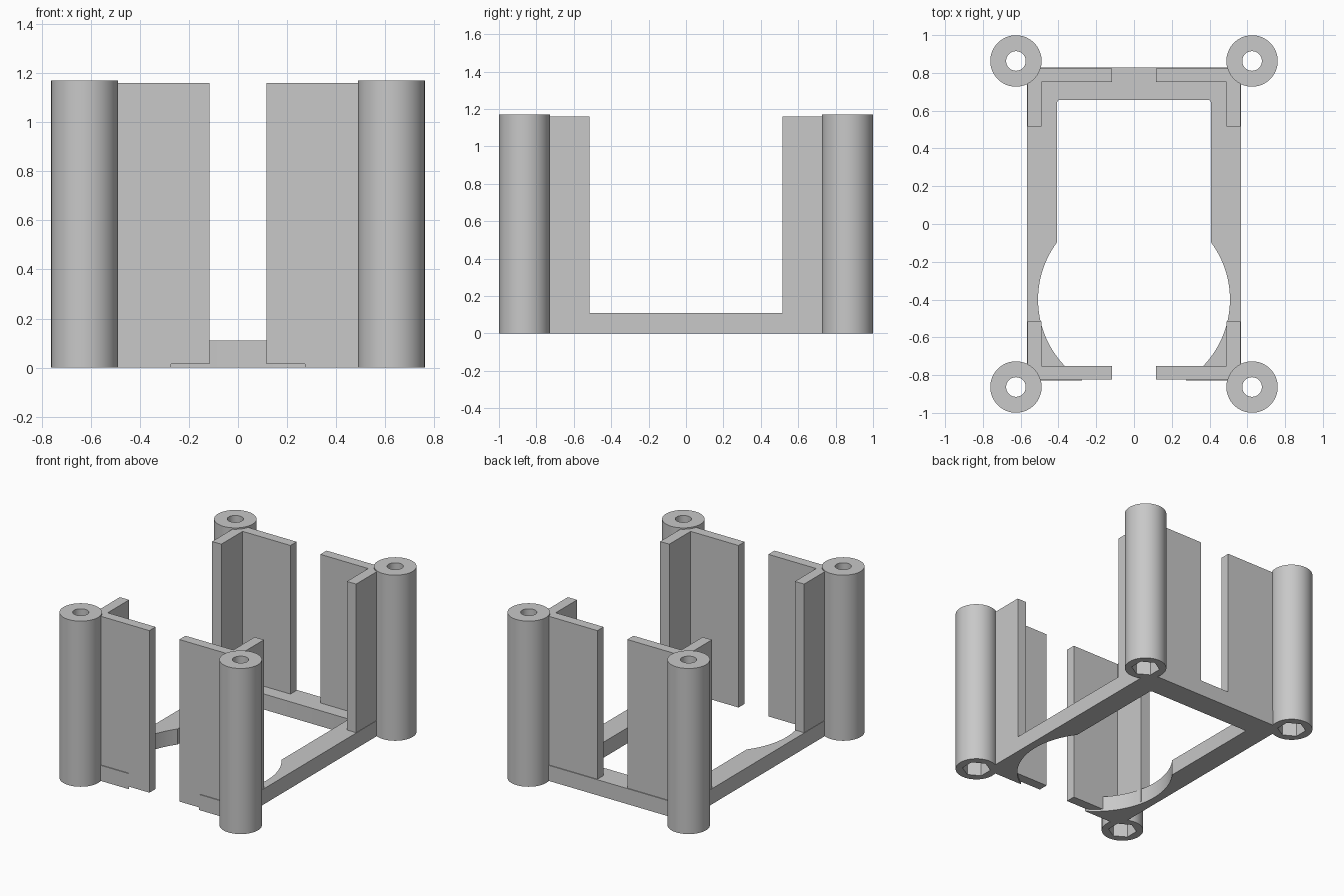
import bpy, bmesh, math

cube = bpy.data.objects.get("Cube")
if cube:
    bpy.data.objects.remove(cube, do_unlink=True)

grey = bpy.data.materials.new("light grey plastic")
grey.use_nodes = True
colour = (0.58, 0.58, 0.58, 1)
grey.diffuse_color = colour
grey.node_tree.nodes["Principled BSDF"].inputs["Base Color"].default_value = colour

POST_X, POST_Y = 0.625, 0.863
BASE_X, BASE_Y, BASE_H = 0.566, 0.828, 0.11
CORNERS = [(sx, sy) for sx in (1, -1) for sy in (1, -1)]


def corner_name(sx, sy):
    return ("back_" if sy > 0 else "front_") + ("left" if sx > 0 else "right")


def prism(name, outline, z0, z1):
    """Extrude a counter-clockwise outline between two heights."""
    bm = bmesh.new()
    low = bm.faces.new([bm.verts.new((x, y, z0)) for x, y in outline])
    up = bmesh.ops.extrude_face_region(bm, geom=[low])["geom"]
    bmesh.ops.translate(bm, vec=(0, 0, z1 - z0),
                        verts=[v for v in up if isinstance(v, bmesh.types.BMVert)])
    bmesh.ops.recalc_face_normals(bm, faces=bm.faces)
    mesh = bpy.data.meshes.new(name)
    bm.to_mesh(mesh)
    bm.free()
    mesh.materials.append(grey)
    obj = bpy.data.objects.new(name, mesh)
    bpy.context.collection.objects.link(obj)
    return obj


def arc(cx, cy, r, start, end, steps):
    return [(cx + r * math.cos(start + (end - start) * i / steps),
             cy + r * math.sin(start + (end - start) * i / steps))
            for i in range(steps + 1)]


def ring(cx, cy, r, sides, turn=0):
    return arc(cx, cy, r, turn, turn + math.tau, sides)[:-1]


def box(name, xa, xb, ya, yb, z0, z1):
    x0, x1 = sorted((xa, xb))
    y0, y1 = sorted((ya, yb))
    return prism(name, [(x0, y0), (x1, y0), (x1, y1), (x0, y1)], z0, z1)


def cut(obj, cutter):
    mod = obj.modifiers.new("cut", "BOOLEAN")
    mod.operation = "DIFFERENCE"
    mod.solver = "EXACT"
    mod.object = cutter


# Base: U-shaped frame with a round bay open to the front
R, BAY_Y, IN_X, IN_Y, FILLET = 0.508, -0.4, 0.407, 0.657, 0.015
bay_start = -math.acos(math.sqrt(R * R - (BASE_Y + BAY_Y) ** 2) / R)
bay_end = math.acos(IN_X / R)
half = [(BASE_X, BASE_Y), (BASE_X, -BASE_Y)]
half += arc(0, BAY_Y, R, bay_start, bay_end, 32)
half += arc(IN_X - FILLET, IN_Y - FILLET, FILLET, 0, math.pi / 2, 5)
outline = half + [(-x, y) for x, y in reversed(half)]
base = prism("base_frame", outline, 0, BASE_H)
smooth = [base]
parts = [base]
cutters = []

for sx, sy in CORNERS:
    tag = corner_name(sx, sy)
    cx, cy = sx * POST_X, sy * POST_Y
    # Round post with a screw hole and a hexagonal nut pocket underneath
    post = prism(tag + "_post", ring(cx, cy, 0.136, 64), 0, 1.17)
    hole = prism("hole_cutter", ring(cx, cy, 0.052, 32), -0.1, 1.3)
    pocket = prism("nut_cutter", ring(cx, cy, 0.093, 6, math.pi / 6), -0.1, 0.1)
    # L-shaped corner guide made of two plates
    wide = box(tag + "_wide_plate", sx * 0.117, sx * 0.563,
               sy * 0.753, sy * 0.822, 0.015, 1.16)
    side = box(tag + "_side_plate", sx * 0.491, sx * 0.563,
               sy * 0.515, sy * 0.822, 0.015, 1.16)
    for obj in (post, wide, side, base):
        cut(obj, pocket)
    cut(post, hole)
    smooth.append(post)
    parts += [post, wide, side]
    cutters += [hole, pocket]

# Bake the cuts and remove the cutters
bpy.context.view_layer.update()
graph = bpy.context.evaluated_depsgraph_get()
baked = [bpy.data.meshes.new_from_object(p.evaluated_get(graph)) for p in parts]
for part, mesh in zip(parts, baked):
    part.modifiers.clear()
    part.data = mesh
    mesh.materials.clear()
    mesh.materials.append(grey)
    for face in mesh.polygons:
        face.material_index = 0
for cutter in cutters:
    bpy.data.objects.remove(cutter, do_unlink=True)

# Smooth the round walls, keep the edges crisp
bpy.ops.object.select_all(action="DESELECT")
for obj in smooth:
    obj.select_set(True)
bpy.context.view_layer.objects.active = base
bpy.ops.object.shade_smooth_by_angle(angle=math.radians(30))
